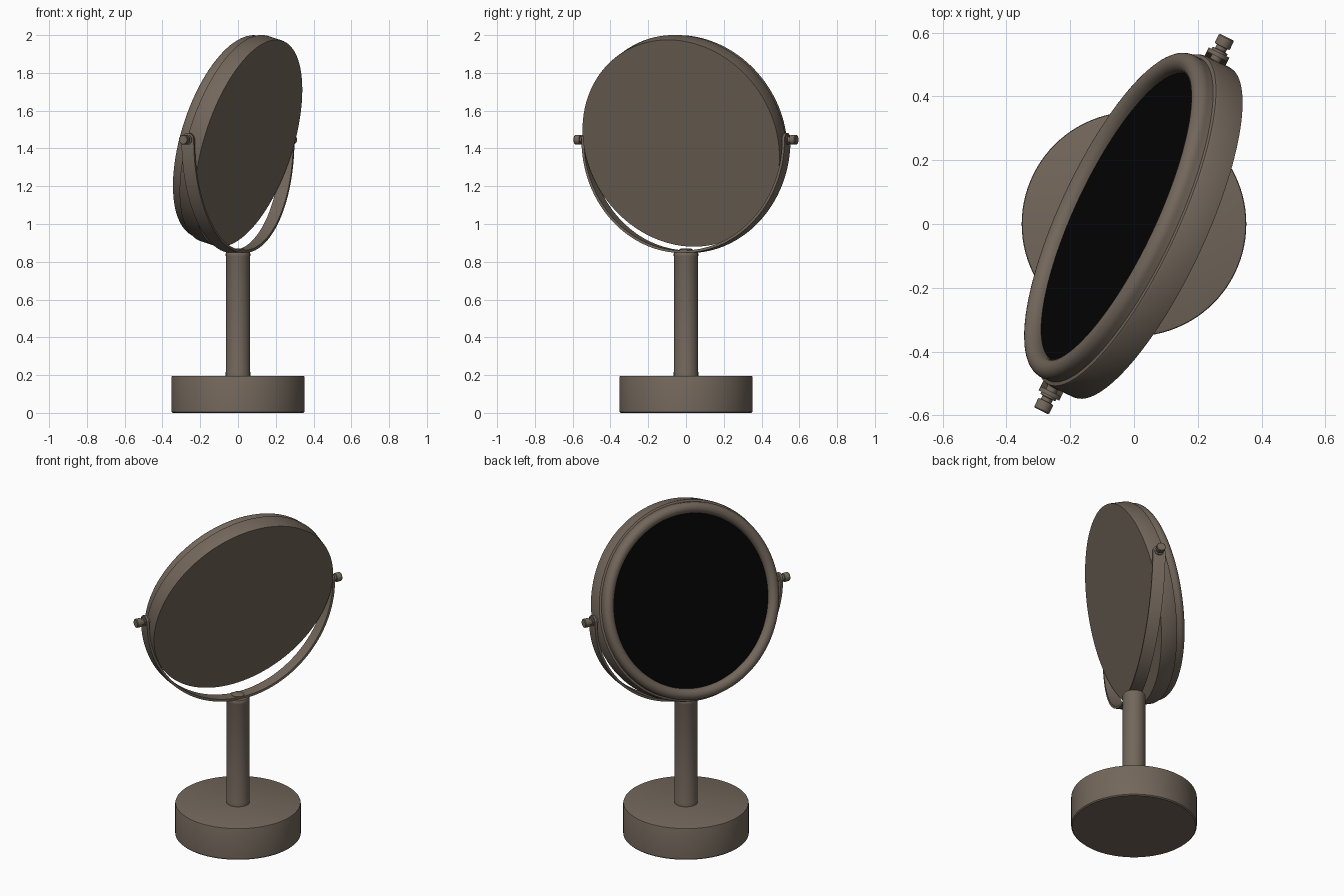
import bpy, bmesh, math
from mathutils import Matrix, Vector

if "Cube" in bpy.data.objects:
    bpy.data.objects.remove(bpy.data.objects["Cube"])

PIVOT = Vector((0, 0, 1.446))
UP = Vector((0, 0, 1))
TILT = math.radians(16.5)


def heading(deg):
    return Vector((math.cos(math.radians(deg)), math.sin(math.radians(deg)), 0))


AXIS = heading(63.6)                           # horizontal swivel axis of the yoke
FLAT = Vector((-AXIS.y, AXIS.x, 0))            # horizontal normal of yoke plane
MIRROR_X = heading(64.8)                       # mirror's own horizontal direction
NORMAL = heading(154.8) * math.cos(TILT) + UP * math.sin(TILT)


def material(name, color):
    m = bpy.data.materials.new(name)
    m.diffuse_color = (*color, 1)
    m.use_nodes = True
    m.node_tree.nodes["Principled BSDF"].inputs["Base Color"].default_value = m.diffuse_color
    return m


BRONZE = material("bronze", (0.17, 0.135, 0.105))
GLASS = material("dark_glass", (0.001, 0.001, 0.001))


def frame(origin, x, z):
    """Matrix with the given local x and z directions."""
    y = z.cross(x)
    m = Matrix((x, y, z)).transposed().to_4x4()
    m.translation = origin
    return m


def finish(name, bm, mat, matrix=Matrix()):
    bmesh.ops.recalc_face_normals(bm, faces=bm.faces)
    me = bpy.data.meshes.new(name)
    bm.to_mesh(me)
    bm.free()
    ob = bpy.data.objects.new(name, me)
    bpy.context.collection.objects.link(ob)
    ob.matrix_world = matrix
    me.materials.append(mat)
    bpy.ops.object.select_all(action='DESELECT')
    ob.select_set(True)
    bpy.context.view_layer.objects.active = ob
    bpy.ops.object.shade_smooth_by_angle(angle=math.radians(35))
    return ob


def lathe(name, profile, mat, matrix=Matrix(), n=96):
    """Revolve (radius, height) points around local z."""
    bm = bmesh.new()
    vs = [bm.verts.new((r, 0, h)) for r, h in profile]
    es = [bm.edges.new(p) for p in zip(vs, vs[1:])]
    bmesh.ops.spin(bm, geom=vs + es, cent=(0, 0, 0), axis=(0, 0, 1),
                   angle=math.tau, steps=n)
    bmesh.ops.remove_doubles(bm, verts=bm.verts, dist=1e-5)
    return finish(name, bm, mat, matrix)


# Heavy round base and column
lathe("base", [(0, 0), (.346, 0), (.352, .006), (.352, .189), (.35, .194),
               (.345, .196), (0, .196)], BRONZE)
lathe("column", [(0, .19), (.065, .19), (.065, .215), (.0635, .22), (.0635, .825),
                 (.065, .83), (.065, .843), (.061, .85), (0, .85)], BRONZE, n=48)
lathe("yoke_screw", [(0, .85), (.036, .85), (.036, .864), (.028, .869),
                     (0, .869)], BRONZE, n=32)

# Yoke strap: half ring with rounded ends around the pivots
R_OUT, R_IN, HALF = .600, .586, .036
arc = 72
bm = bmesh.new()
sections = []


def section(pos_out, pos_in, w):
    sections.append([bm.verts.new(p) for p in (
        pos_out + FLAT * w, pos_out - FLAT * w,
        pos_in - FLAT * w, pos_in + FLAT * w)])


def cap_section(side, deg):
    h, w = HALF * math.sin(math.radians(deg)), HALF * math.cos(math.radians(deg))
    section(AXIS * side * R_OUT + UP * h, AXIS * side * R_IN + UP * h, w)


cap_angles = (88, 75, 60, 45, 30, 15)
for deg in cap_angles:
    cap_section(-1, deg)
for i in range(arc + 1):
    a = math.pi * (1 + i / arc)
    d = AXIS * math.cos(a) + UP * math.sin(a)
    section(d * R_OUT, d * R_IN, HALF)
for deg in reversed(cap_angles):
    cap_section(1, deg)
for a, b in zip(sections, sections[1:]):
    for k in range(4):
        bm.faces.new((a[k], a[(k + 1) % 4], b[(k + 1) % 4], b[k]))
bm.faces.new(sections[0])
bm.faces.new(sections[-1])
finish("yoke", bm, BRONZE, Matrix.Translation(PIVOT))

# Pivot pins with knobs on both sides
pin = [(0, .55), (.018, .55), (.018, .598), (.026, .600), (.026, .607), (.018, .608),
       (.018, .620), (.025, .621), (.026, .625), (.026, .650), (.023, .654), (0, .654)]
for side, s in (("left", -1), ("right", 1)):
    lathe("pivot_pin_" + side, pin, BRONZE, frame(PIVOT, UP, AXIS * s), n=32)

# Mirror drum with rounded bezel, flat on the back
tilted = frame(PIVOT, MIRROR_X, NORMAL)
bezel = [(.527 + .032 * math.cos(math.radians(a)), .058 + .032 * math.sin(math.radians(a)))
         for a in range(-10, 191, 15)]
lathe("mirror_housing", [(0, -.065), (.571, -.065), (.572, -.06), (.572, .022),
                         (.569, .03), (.558, .034), (.558, .046)] + bezel
      + [(.495, .045), (0, .045)], BRONZE, tilted, n=128)
lathe("mirror_glass", [(0, .046), (.497, .046), (.497, .052), (0, .052)],
      GLASS, tilted, n=128)
